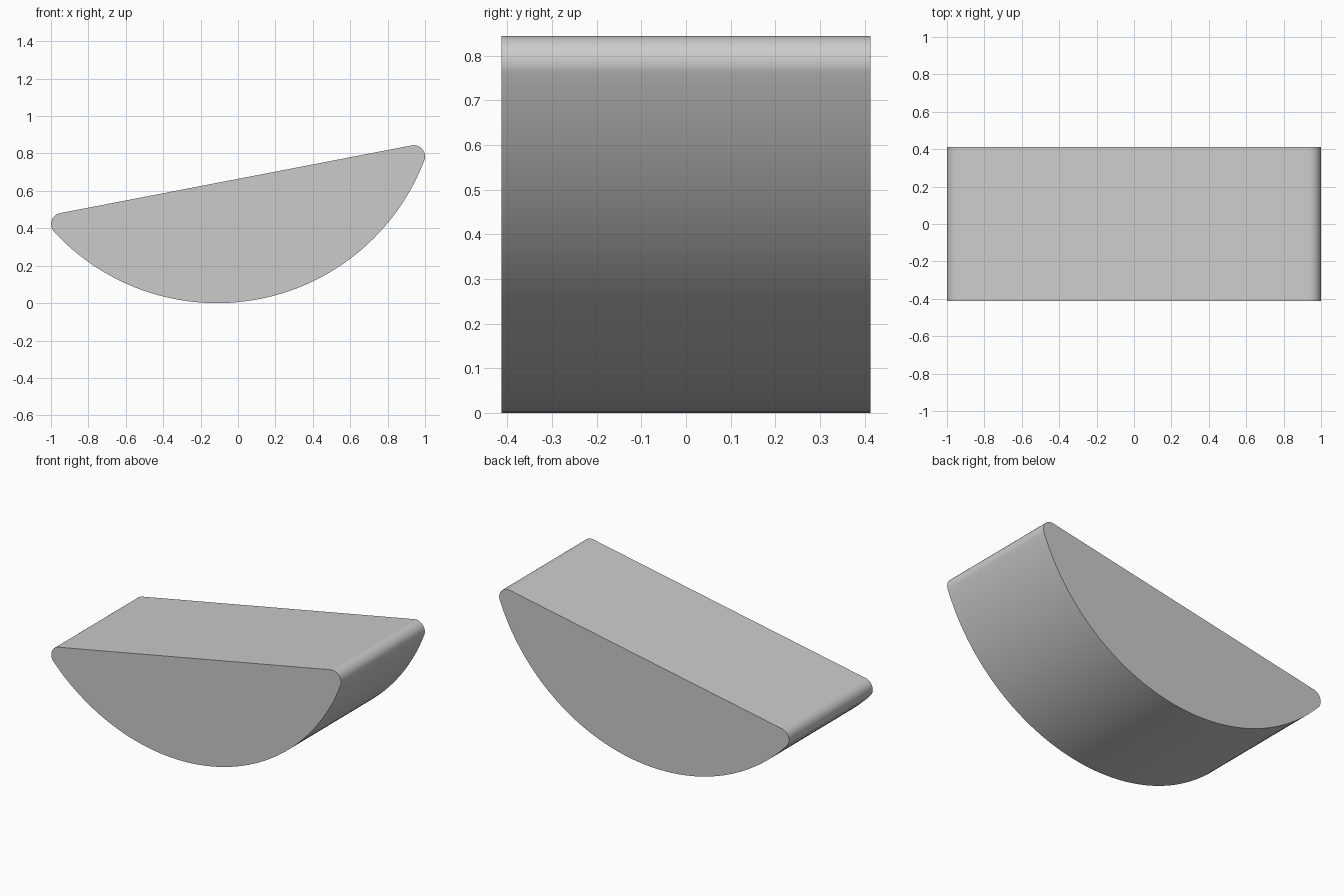
import bpy, bmesh
from math import sin, cos, radians

cube = bpy.data.objects.get("Cube")
if cube:
    bpy.data.objects.remove(cube)

# Main dimensions
RADIUS, FILLET, DEPTH = 1.186, 0.06, 0.826
HALF, TILT = 58.2, 10.9          # half opening of the bowl and its lean, degrees
CENTRE = (-0.112, 1.186)


def arc(centre, radius, start, end, steps):
    """Points on an arc; angles run from straight down towards +x."""
    angles = [radians(start + (end - start) * i / steps) for i in range(steps + 1)]
    return [(centre[0] + radius * sin(a), centre[1] - radius * cos(a)) for a in angles]


# Profile: wide lower arc, rounded tips, straight sloping top
right_tip = arc(CENTRE, RADIUS - FILLET, TILT + HALF, TILT + HALF, 1)[0]
left_tip = arc(CENTRE, RADIUS - FILLET, TILT - HALF, TILT - HALF, 1)[0]
profile = arc(CENTRE, RADIUS, TILT - HALF, TILT + HALF, 72)
profile += arc(right_tip, FILLET, TILT + HALF, TILT + 180, 16)[1:]
profile += arc(left_tip, FILLET, TILT + 180, TILT + 360 - HALF, 16)[:-1]

# Extrude the profile from front to back
bm = bmesh.new()
front = bm.faces.new([bm.verts.new((x, -DEPTH / 2, z)) for x, z in profile])
result = bmesh.ops.extrude_face_region(bm, geom=[front], use_keep_orig=True)
back = [v for v in result["geom"] if isinstance(v, bmesh.types.BMVert)]
bmesh.ops.translate(bm, verts=back, vec=(0, DEPTH, 0))
bmesh.ops.recalc_face_normals(bm, faces=bm.faces)
mesh = bpy.data.meshes.new("half_round_block")
bm.to_mesh(mesh)
bm.free()

block = bpy.data.objects.new("half_round_block", mesh)
bpy.context.collection.objects.link(block)

# Plain grey finish
grey = bpy.data.materials.new("light_grey")
grey.use_nodes = True
colour = (0.6, 0.6, 0.6, 1)
grey.diffuse_color = colour
grey.node_tree.nodes["Principled BSDF"].inputs["Base Color"].default_value = colour
mesh.materials.append(grey)

# Smooth curves, crisp end edges
bpy.context.view_layer.objects.active = block
block.select_set(True)
bpy.ops.object.shade_smooth_by_angle(angle=radians(30))
